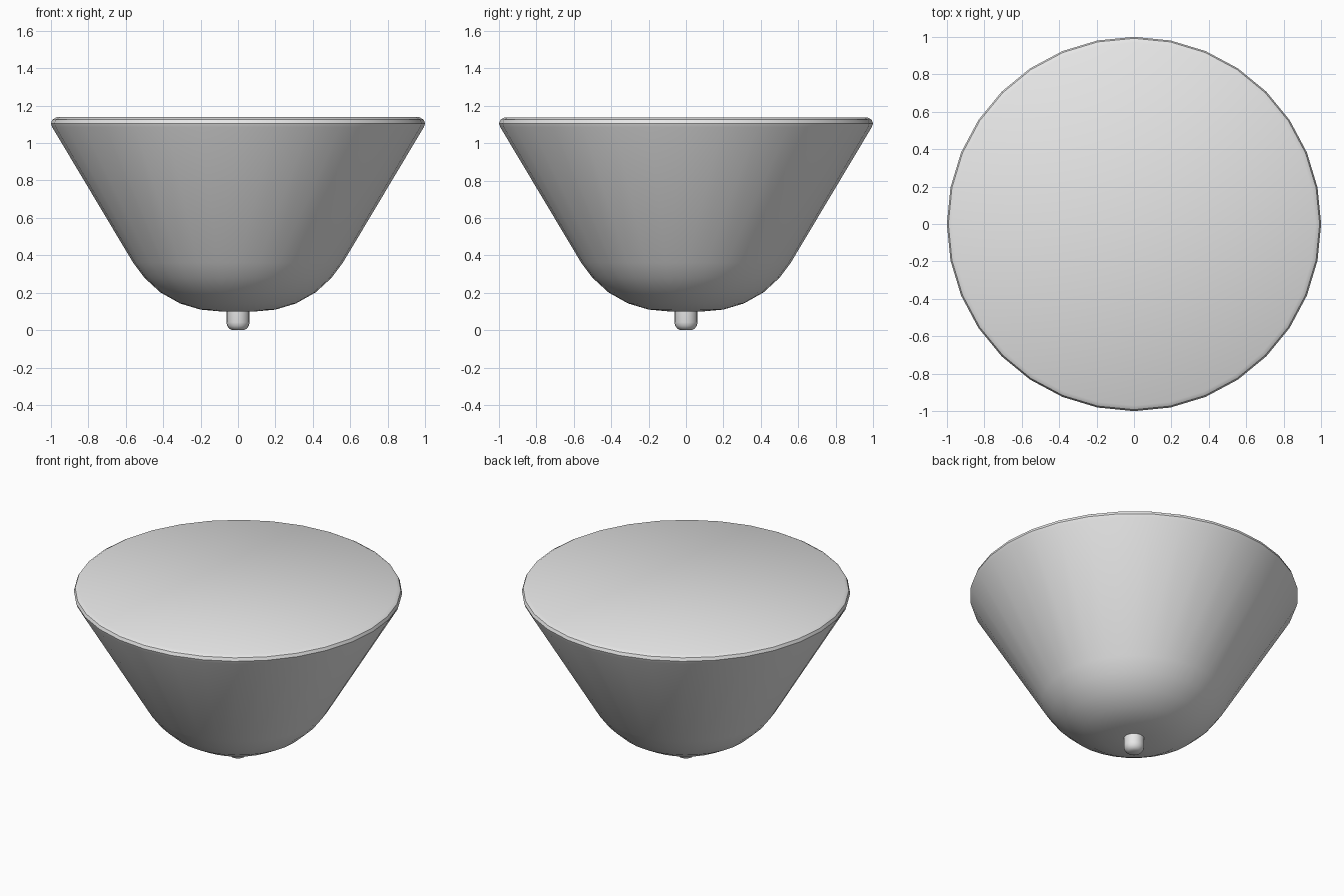
import bpy
import bmesh
from math import radians, pi, cos, sin

cube = bpy.data.objects.get("Cube")
if cube:
    bpy.data.objects.remove(cube, do_unlink=True)

GREY = (0.8, 0.8, 0.8, 1.0)
mat = bpy.data.materials.new("light grey")
mat.use_nodes = True
mat.diffuse_color = GREY
mat.node_tree.nodes["Principled BSDF"].inputs["Base Color"].default_value = GREY


def lathe(name, profile, segments):
    """Revolve (radius, height) points, listed bottom to top, and cap both ends."""
    bm = bmesh.new()
    rings = []
    for r, z in profile:
        angles = [2 * pi * i / segments for i in range(segments)]
        rings.append([bm.verts.new((r * cos(a), r * sin(a), z)) for a in angles])
    for low, high in zip(rings, rings[1:]):
        for i in range(segments):
            j = (i + 1) % segments
            bm.faces.new((low[i], low[j], high[j], high[i]))
    bm.faces.new(rings[0][::-1])
    bm.faces.new(rings[-1])
    mesh = bpy.data.meshes.new(name)
    bm.to_mesh(mesh)
    bm.free()
    mesh.materials.append(mat)
    obj = bpy.data.objects.new(name, mesh)
    bpy.context.collection.objects.link(obj)
    bpy.ops.object.select_all(action="DESELECT")
    obj.select_set(True)
    bpy.context.view_layer.objects.active = obj
    bpy.ops.object.shade_smooth_by_angle(angle=radians(35))
    return obj


# Rounded bowl, straight flared wall, rolled rim and flat top
shade = [(0.09, 0.1), (0.2, 0.11), (0.31, 0.143), (0.415, 0.202),
         (0.5, 0.28), (0.56, 0.36), (0.993, 1.085),
         (1.0, 1.105), (0.992, 1.125), (0.97, 1.138)]
lathe("shade", shade, 32)

# Small round-ended finial under the bowl
finial = [(0.03, 0.0), (0.046, 0.008), (0.058, 0.023),
          (0.0625, 0.042), (0.0625, 0.12)]
lathe("finial", finial, 16)
